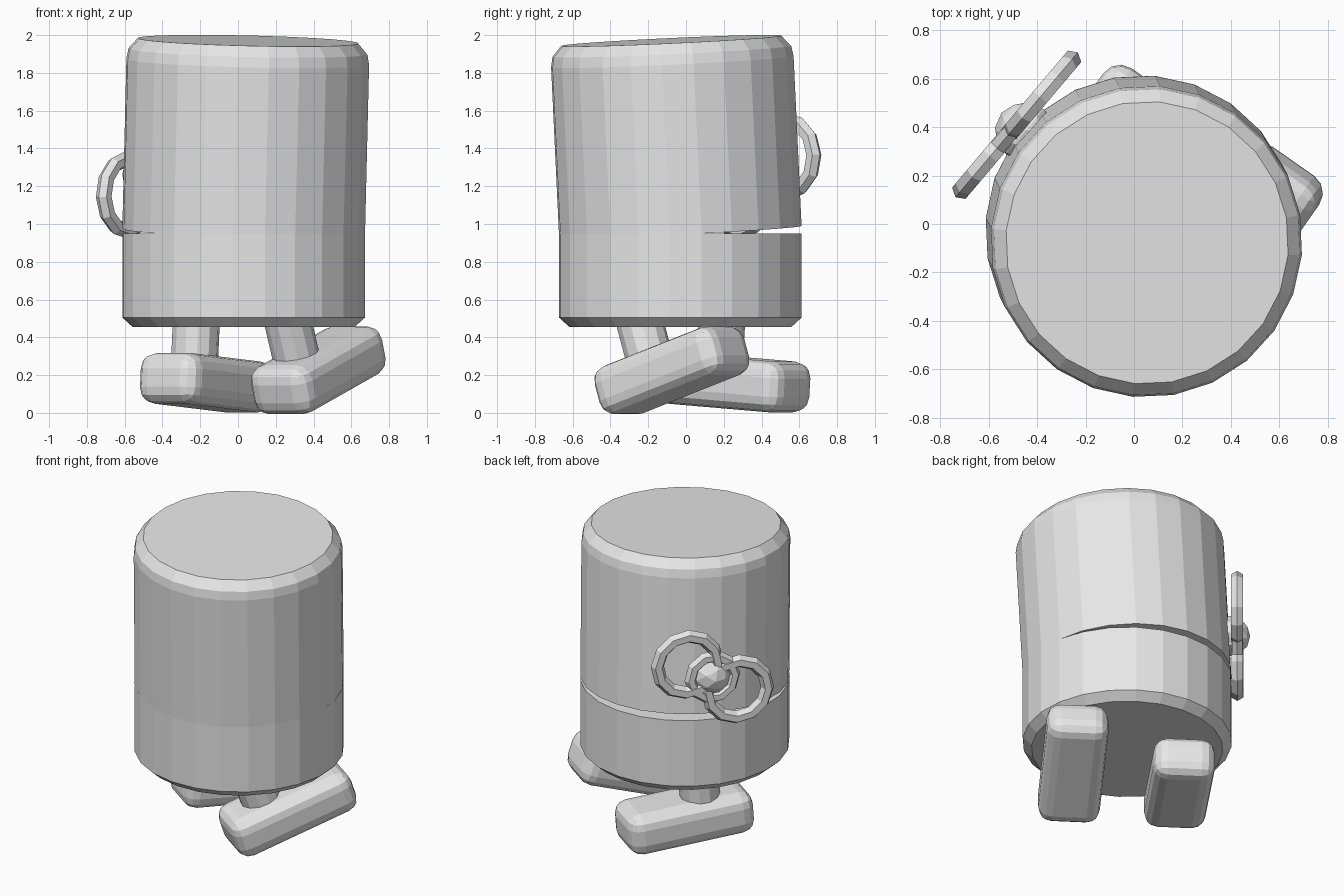
import bpy, bmesh
from math import radians, sin, cos, tau
from mathutils import Matrix, Vector

if "Cube" in bpy.data.objects:
    bpy.data.objects.remove(bpy.data.objects["Cube"], do_unlink=True)

grey = bpy.data.materials.new("plain grey")
grey.use_nodes = True
grey.diffuse_color = (0.8, 0.8, 0.8, 1)
grey.node_tree.nodes["Principled BSDF"].inputs["Base Color"].default_value = grey.diffuse_color


def frame(origin, z_axis, x_hint):
    """Matrix placed at origin, with the given z axis and roughly the given x axis."""
    z = Vector(z_axis).normalized()
    y = z.cross(Vector(x_hint)).normalized()
    m = Matrix((y.cross(z), y, z)).transposed().to_4x4()
    m.translation = origin
    return m


def finish(name, bm, matrix):
    bm.transform(matrix)
    bmesh.ops.recalc_face_normals(bm, faces=bm.faces)
    mesh = bpy.data.meshes.new(name)
    bm.to_mesh(mesh)
    bm.free()
    mesh.materials.append(grey)
    obj = bpy.data.objects.new(name, mesh)
    bpy.context.collection.objects.link(obj)
    return obj


def lathe(name, profile, matrix, sides, turn=0.0):
    """Closed turned solid from (radius, height) points."""
    bm = bmesh.new()
    rings = [[bm.verts.new((r * cos(turn + tau * i / sides), r * sin(turn + tau * i / sides), z))
              for i in range(sides)] for r, z in profile]
    for a, b in zip(rings, rings[1:]):
        for i in range(sides):
            j = (i + 1) % sides
            bm.faces.new((a[i], a[j], b[j], b[i]))
    bm.faces.new(rings[0])
    bm.faces.new(rings[-1])
    return finish(name, bm, matrix)


def ring(name, matrix, major, minor, sides=12, tube=6):
    bm = bmesh.new()
    loops = []
    for i in range(sides):
        a = tau * i / sides
        loops.append([])
        for k in range(tube):
            t = tau * k / tube
            r = major + minor * cos(t)
            loops[-1].append(bm.verts.new((r * cos(a), r * sin(a), minor * sin(t))))
    for i in range(sides):
        p, q = loops[i], loops[(i + 1) % sides]
        for k in range(tube):
            n = (k + 1) % tube
            bm.faces.new((p[k], q[k], q[n], p[n]))
    return finish(name, bm, matrix)


def rod(name, start, end, radius, sides=12):
    start, end = Vector(start), Vector(end)
    lathe(name, [(radius, 0), (radius, (end - start).length)],
          frame(start, end - start, (1, 0.1, 0)), sides)


def foot(name, centre, rise):
    """Rounded block running along the walking direction, pitched by rise."""
    yaw, pitch = radians(55), radians(rise)
    along = Vector((cos(yaw) * cos(pitch), sin(yaw) * cos(pitch), sin(pitch)))
    across = Vector((sin(yaw), -cos(yaw), 0))
    bm = bmesh.new()
    bmesh.ops.create_cube(bm, size=1)
    bmesh.ops.scale(bm, verts=bm.verts, vec=(0.82, 0.38, 0.27))
    obj = finish(name, bm, frame(centre, across.cross(along), along))
    bevel = obj.modifiers.new("rounding", "BEVEL")
    bevel.width, bevel.segments = 0.085, 3


# Body: a fixed lower drum and a slightly tilted lid resting on it
turn = radians(10)
lathe("lower_body", [(0.59, 0.455), (0.645, 0.505), (0.645, 0.95)],
      Matrix.Translation((0.03, -0.03, 0)), 24, turn)
lathe("upper_body", [(0.645, 0), (0.645, 0.9), (0.635, 0.955), (0.585, 1.012)],
      frame((0.03, -0.03, 0.96), (0.024, -0.047, 1), (1, 0, 0)), 24, turn)

# Legs and feet
foot("left_foot", (0.425, -0.075, 0.225), 18)
foot("right_foot", (-0.16, 0.245, 0.16), -4)
rod("left_leg", (0.26, -0.25, 0.5), (0.33, -0.17, 0.2), 0.125)
rod("right_leg", (-0.22, 0.19, 0.5), (-0.235, 0.17, 0.16), 0.125)

# Winding key: two loops, a hub ring, a knob and a shaft
centre = Vector((-0.485, 0.41, 1.255))
outward = Vector((-0.763, 0.645, 0))
reach = Vector((0.645, 0.763, 0)) * 0.16 + Vector((0, 0, 0.102))
for label, side in (("upper", 1), ("lower", -1)):
    ring(label + "_key_loop", frame(centre + side * reach, outward, reach), 0.19, 0.042)
ring("key_hub_ring", frame(centre, outward, reach), 0.14, 0.038, 10)
rod("key_shaft", centre - outward * 0.25, centre, 0.08)
knob = bmesh.new()
bmesh.ops.create_icosphere(knob, subdivisions=2, radius=0.125)
finish("key_knob", knob, frame(centre - outward * 0.045, outward, reach))
